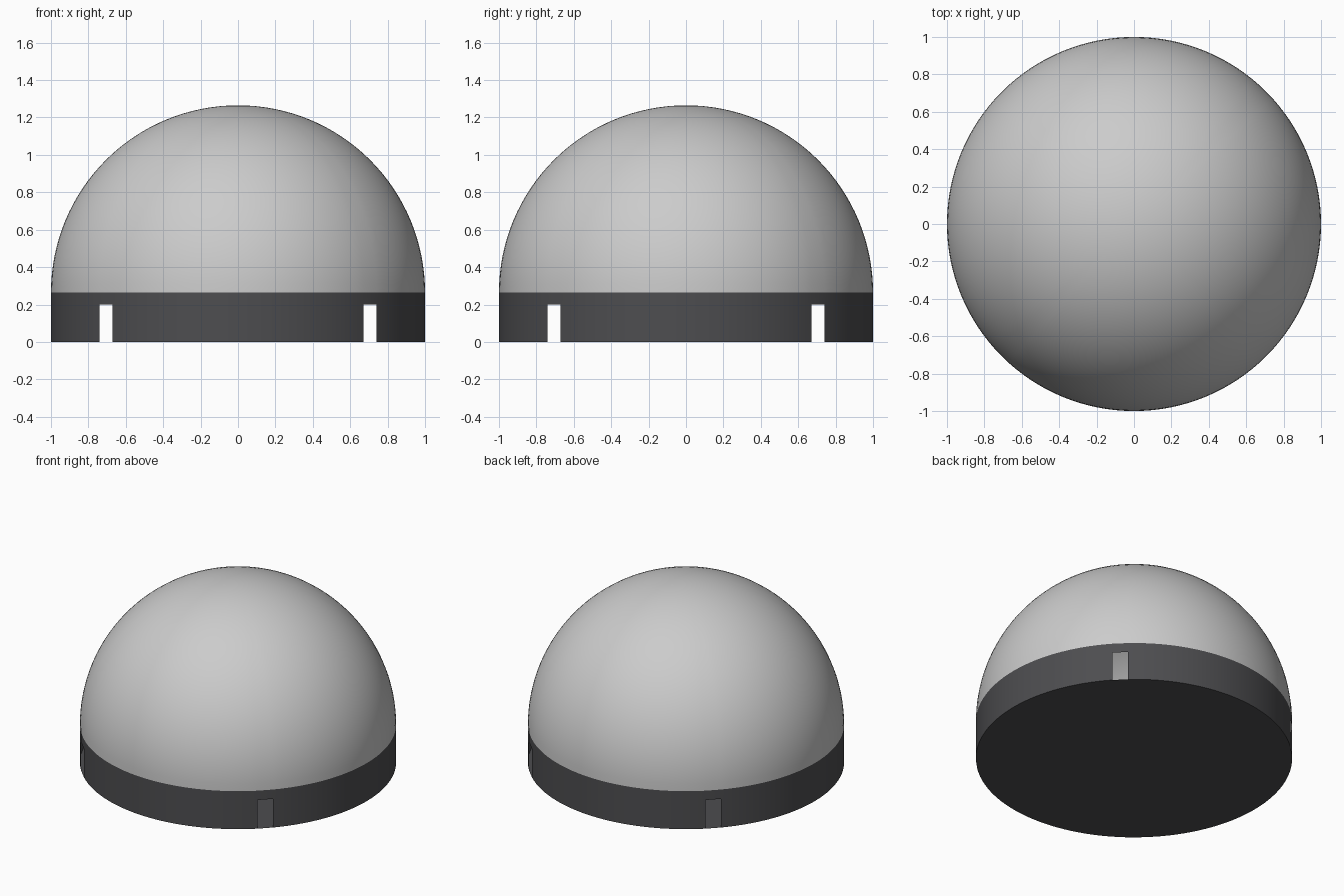
import bpy, bmesh
from math import sin, cos, pi, asin, radians

if "Cube" in bpy.data.objects:
    bpy.data.objects.remove(bpy.data.objects["Cube"])

R, BASE_H, SLOT_H, SLOT_W = 1.0, 0.265, 0.2, 0.1
HALF = asin(SLOT_W / 2 / R)      # half the angle one slot spans
STEPS = 30                       # wall segments between two slots

dark = bpy.data.materials.new("dark_base")
dark.diffuse_color = (0.075, 0.075, 0.08, 1)
dark.use_nodes = True
dark.node_tree.nodes["Principled BSDF"].inputs["Base Color"].default_value = dark.diffuse_color


def finish(name, bm, material=None):
    mesh = bpy.data.meshes.new(name)
    bm.to_mesh(mesh)
    bm.free()
    obj = bpy.data.objects.new(name, mesh)
    bpy.context.collection.objects.link(obj)
    if material:
        mesh.materials.append(material)
    bpy.ops.object.select_all(action='DESELECT')
    bpy.context.view_layer.objects.active = obj
    obj.select_set(True)
    bpy.ops.object.shade_smooth_by_angle(angle=radians(30))
    return obj


# angles round the rim, with slot edges landing exactly on vertices
angles, is_slot = [], []
for q in range(4):
    centre = pi / 4 + q * pi / 2
    angles.append(centre - HALF)
    is_slot.append(True)
    span = pi / 2 - 2 * HALF
    for i in range(STEPS):
        angles.append(centre + HALF + span * i / STEPS)
        is_slot.append(False)
n = len(angles)

# hollow base: thin wall with four slots, plus the floor disc
bm = bmesh.new()
rings = [[bm.verts.new((R * cos(a), R * sin(a), z)) for a in angles]
         for z in (0, SLOT_H, BASE_H)]
for level in range(2):
    for i in range(n):
        if level == 0 and is_slot[i]:
            continue
        j = (i + 1) % n
        bm.faces.new((rings[level][i], rings[level][j],
                      rings[level + 1][j], rings[level + 1][i]))
bm.faces.new(rings[0][::-1])
finish("base", bm, dark)

# hollow dome: half sphere open at the bottom
bm = bmesh.new()
ROWS = 32
rows = []
for k in range(ROWS):
    t = pi / 2 * k / ROWS
    rows.append([bm.verts.new((R * cos(t) * cos(a), R * cos(t) * sin(a),
                               BASE_H + R * sin(t))) for a in angles])
top = bm.verts.new((0, 0, BASE_H + R))
for i in range(n):
    j = (i + 1) % n
    for lo, hi in zip(rows, rows[1:]):
        bm.faces.new((lo[i], lo[j], hi[j], hi[i]))
    bm.faces.new((rows[-1][i], rows[-1][j], top))
finish("dome", bm)
